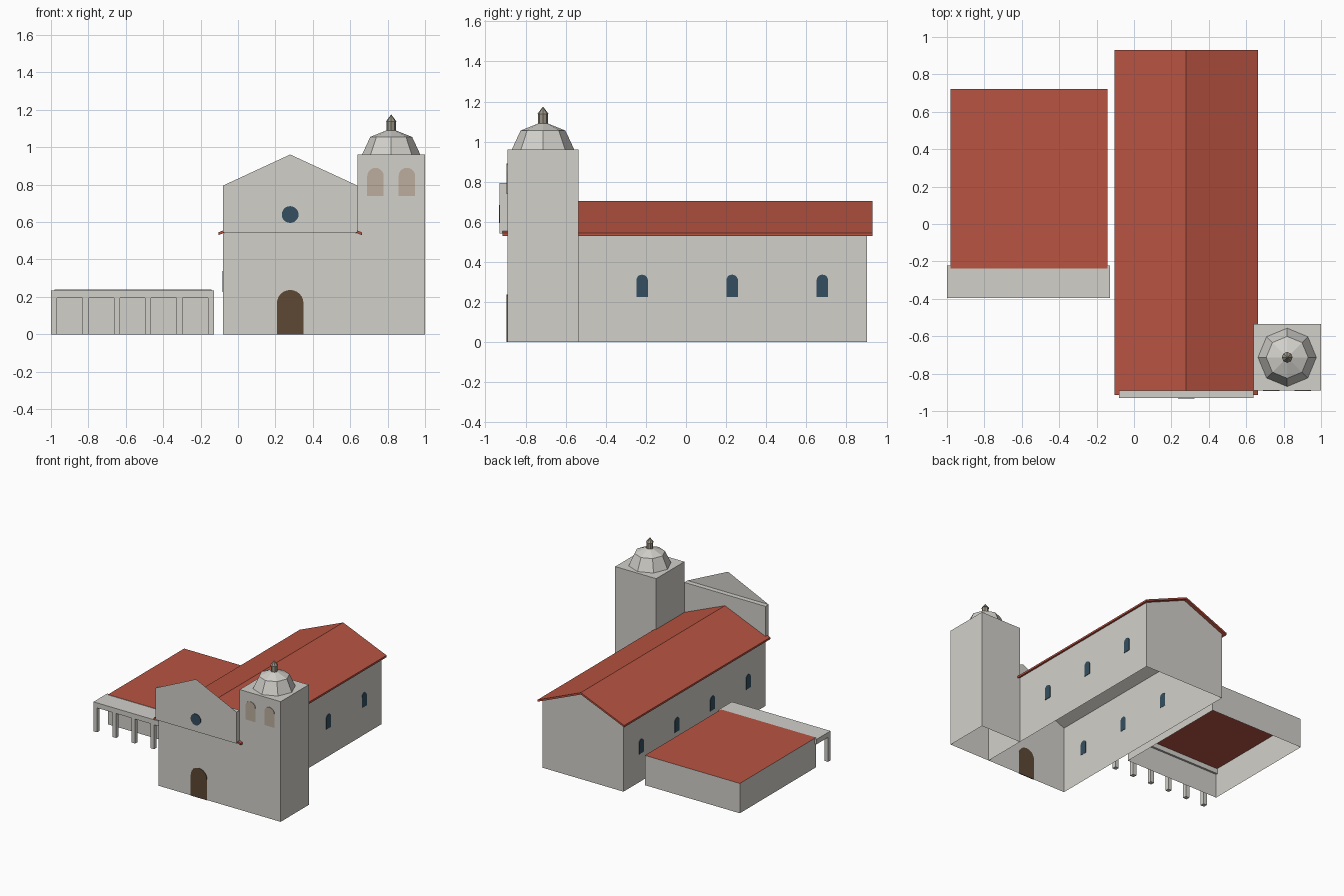
import bpy, bmesh, math

if "Cube" in bpy.data.objects:
    bpy.data.objects.remove(bpy.data.objects["Cube"])


def material(name, rgb):
    m = bpy.data.materials.new(name)
    m.diffuse_color = (*rgb, 1)
    m.use_nodes = True
    m.node_tree.nodes["Principled BSDF"].inputs["Base Color"].default_value = m.diffuse_color
    return m


STONE = material("pale_stone", (0.64, 0.63, 0.59))
TILE = material("red_tile", (0.48, 0.088, 0.054))
WOOD = material("dark_wood", (0.11, 0.066, 0.034))
GLASS = material("blue_glass", (0.036, 0.078, 0.115))
NICHE = material("belfry_tan", (0.50, 0.42, 0.34))
METAL = material("lantern_taupe", (0.33, 0.30, 0.235))


def mesh(name, verts, faces, mat, fix=True):
    bm = bmesh.new()
    vs = [bm.verts.new(v) for v in verts]
    for f in faces:
        bm.faces.new([vs[i] for i in f])
    if fix:
        bmesh.ops.recalc_face_normals(bm, faces=bm.faces)
    me = bpy.data.meshes.new(name)
    bm.to_mesh(me)
    bm.free()
    me.materials.append(mat)
    ob = bpy.data.objects.new(name, me)
    bpy.context.collection.objects.link(ob)
    return ob


def prism(name, profile, a, b, mat, axis="y", skip=()):
    """Extrude a 2D profile (u, z) from a to b along x or y; skip drops side faces."""
    put = (lambda u, z, t: (u, t, z)) if axis == "y" else (lambda u, z, t: (t, u, z))
    n = len(profile)
    verts = [put(u, z, t) for t in (a, b) for u, z in profile]
    faces = [list(range(n)), list(range(2 * n - 1, n - 1, -1))]
    faces += [(i, i + n, (i + 1) % n + n, (i + 1) % n) for i in range(n) if i not in skip]
    return mesh(name, verts, faces, mat)


def box(name, x0, x1, y0, y1, z0, z1, mat, skip=()):
    # side order: 0 bottom, 1 right, 2 top, 3 left
    return prism(name, [(x0, z0), (x1, z0), (x1, z1), (x0, z1)], y0, y1, mat, skip=skip)


def arch(c, half, z0, top, n=10):
    pts = [(c - half, z0), (c + half, z0)]
    return pts + [(c + half * math.cos(math.pi * i / n),
                   top - half + half * math.sin(math.pi * i / n)) for i in range(n + 1)]


def lathe(name, cx, cy, rings, mat, sides=8):
    """Stack of polygon rings (radius, z), last one a point."""
    verts, faces = [], []
    for r, z in rings[:-1]:
        verts += [(cx + r * math.cos(2 * math.pi * i / sides),
                   cy + r * math.sin(2 * math.pi * i / sides), z) for i in range(sides)]
    verts.append((cx, cy, rings[-1][1]))
    tip = len(verts) - 1
    for k in range(len(rings) - 1):
        for i in range(sides):
            j = (i + 1) % sides
            lo, hi = k * sides, (k + 1) * sides
            if k == len(rings) - 2:
                faces.append((lo + i, lo + j, tip))
            else:
                faces.append((lo + i, lo + j, hi + j, hi + i))
    faces.append(tuple(range(sides))[::-1])
    return mesh(name, verts, faces, mat)


FRONT, CX = -0.89, 0.279
L, R = -0.08, 0.638

# Nave walls, open underneath
prism("nave", [(L, 0), (R, 0), (R, 0.539), (CX, 0.69), (L, 0.539)],
      FRONT, 0.903, STONE, skip=(0,))

# Nave roof, two thin slopes
prism("nave_roof", [(-0.104, 0.53), (CX, 0.69), (0.662, 0.53),
                    (0.662, 0.545), (CX, 0.705), (-0.104, 0.545)], -0.915, 0.929, TILE)

# Raised facade: a slab with a paper-thin gable carried by its front face
F = -0.929
p = [(L, 0.543), (R, 0.543), (R, 0.795), (L, 0.795)]
mesh("facade", [(x, F, z) for x, z in p] + [(x, FRONT, z) for x, z in p] + [(CX, F, 0.961)],
     [(0, 1, 2, 8, 3), (7, 6, 5, 4), (0, 4, 5, 1), (1, 5, 6, 2), (2, 6, 7, 3), (3, 7, 4, 0)],
     STONE, fix=False)

# Door and round window
prism("door", arch(CX, 0.071, 0, 0.237, 12), FRONT - 0.004, FRONT + 0.002, WOOD)
prism("round_window", [(CX + 0.045 * math.cos(math.pi * i / 10),
                        0.64 + 0.045 * math.sin(math.pi * i / 10)) for i in range(20)],
      F - 0.004, F + 0.002, GLASS)

# Side windows; the front bay on the right is covered by the tower
for i, y in enumerate((-0.67, -0.219, 0.23, 0.68)):
    w = arch(y, 0.029, 0.225, 0.337)
    prism(f"left_window_{i}", w, L - 0.004, L + 0.002, GLASS, axis="x")
    if i:
        prism(f"right_window_{i}", w, R - 0.002, R + 0.004, GLASS, axis="x")

# Bell tower, belfry niches, dome and lantern
box("tower", R, 1.0, FRONT, -0.535, 0, 0.96, STONE, skip=(0,))
for i, x in enumerate((0.735, 0.903)):
    prism(f"belfry_niche_{i}", arch(x, 0.044, 0.738, 0.89), FRONT - 0.004, FRONT + 0.002, NICHE)
TX, TY = 0.819, -0.713
lathe("dome", TX, TY, [(0.156, 0.96), (0.112, 1.055), (0, 1.1)], STONE)
lathe("lantern", TX, TY, [(0.025, 1.075), (0.025, 1.137), (0.029, 1.137), (0, 1.175)], METAL)

# Annex walls (no floor or ceiling) under a flat tiled sheet
ax0, ax1, ay0, ay1, az = -0.982, -0.143, -0.238, 0.723, 0.238
box("annex_walls", ax0, ax1, ay0, ay1, 0, az, STONE, skip=(0, 2))
mesh("annex_roof", [(ax0, ay0, az), (ax1, ay0, az), (ax1, ay1, az), (ax0, ay1, az)],
     [(0, 1, 2, 3)], TILE, fix=False)

# Porch slab and its row of posts
box("porch_slab", -1.0, -0.128, -0.396, -0.222, 0.195, 0.235, STONE)
for i in range(6):
    x = -1.0 + i * 0.168
    box(f"porch_post_{i}", x, x + 0.032, -0.396, -0.364, 0, 0.195, STONE)
